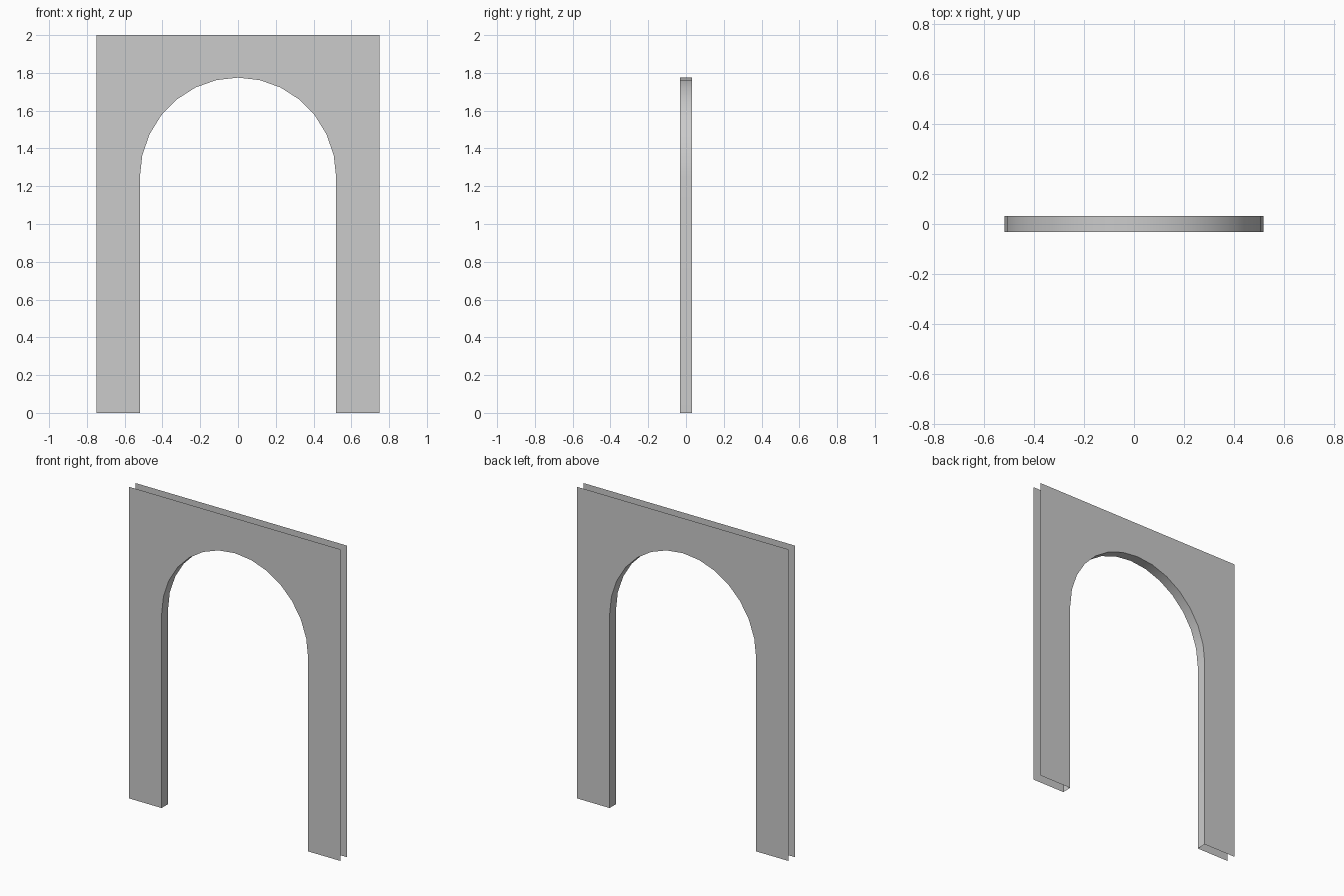
import bpy, bmesh, math

cube = bpy.data.objects.get("Cube")
if cube:
    bpy.data.objects.remove(cube, do_unlink=True)

HALF_W, HEIGHT, HALF_D = 0.75, 2.0, 0.032      # wall panel
ARCH_R, SPRING_Z, ARCH_RISE = 0.52, 1.245, 0.53  # opening
SEGMENTS = 14

grey = bpy.data.materials.new("plain grey")
grey.use_nodes = True
colour = (0.6, 0.6, 0.6, 1.0)
grey.diffuse_color = colour
grey.node_tree.nodes["Principled BSDF"].inputs["Base Color"].default_value = colour

# Opening outline (x, z), from the right foot over the arch to the left foot
arch = [(-ARCH_R, 0.0)]
for i in range(SEGMENTS + 1):
    a = math.pi * (1 - i / SEGMENTS)
    arch.append((ARCH_R * math.cos(a), SPRING_Z + ARCH_RISE * math.sin(a)))
arch.append((ARCH_R, 0.0))


def finish(name, bm):
    mesh = bpy.data.meshes.new(name)
    bm.to_mesh(mesh)
    bm.free()
    mesh.materials.append(grey)
    obj = bpy.data.objects.new(name, mesh)
    bpy.context.collection.objects.link(obj)
    return obj


def panel(name, y):
    """Flat wall sheet with the arched opening, facing away from y = 0."""
    outline = arch + [(HALF_W, 0), (HALF_W, HEIGHT), (-HALF_W, HEIGHT), (-HALF_W, 0)]
    bm = bmesh.new()
    face = bm.faces.new([bm.verts.new((x, y, z)) for x, z in outline])
    face.normal_update()
    if face.normal.y * y < 0:
        face.normal_flip()
    bmesh.ops.triangulate(bm, faces=[face])
    finish(name, bm)


# The two open-edged wall sheets
panel("front_panel", -HALF_D)
panel("back_panel", HALF_D)

# Lining strip around the opening, facing inwards
bm = bmesh.new()
rows = [[bm.verts.new((x, y, z)) for x, z in arch] for y in (-HALF_D, HALF_D)]
for i in range(len(arch) - 1):
    bm.faces.new((rows[0][i], rows[1][i], rows[1][i + 1], rows[0][i + 1]))
bm.normal_update()
bm.faces.ensure_lookup_table()
if bm.faces[0].normal.x < 0:
    bmesh.ops.reverse_faces(bm, faces=bm.faces[:])
lining = finish("arch_lining", bm)
bpy.ops.object.select_all(action='DESELECT')
lining.select_set(True)
bpy.context.view_layer.objects.active = lining
bpy.ops.object.shade_smooth_by_angle(angle=math.radians(30))
